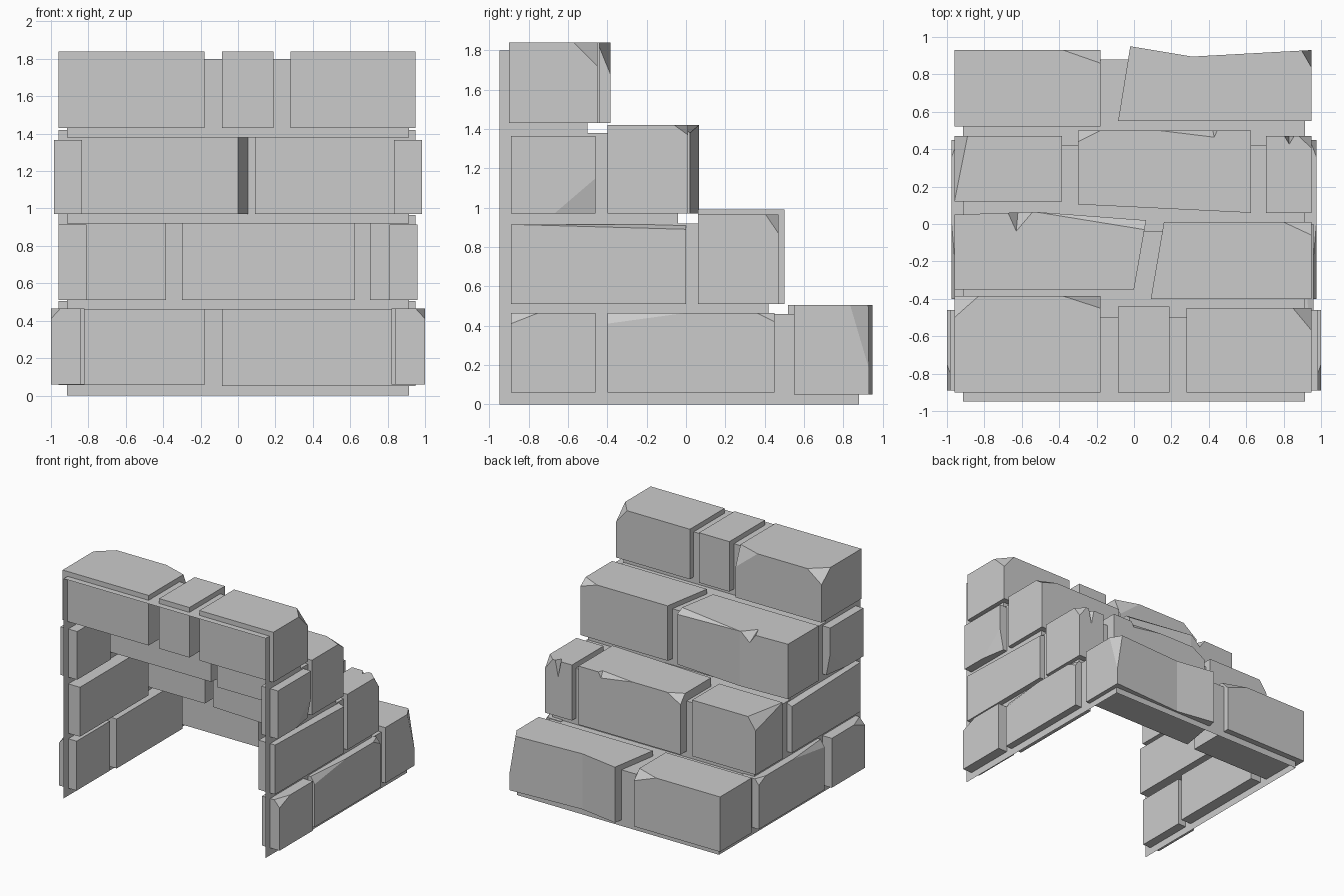
import bpy, bmesh
from mathutils import Vector


def make_object(name, bm):
    mesh = bpy.data.meshes.new(name)
    bm.to_mesh(mesh)
    bm.free()
    ob = bpy.data.objects.new(name, mesh)
    bpy.context.collection.objects.link(ob)
    return ob


def box(x0, x1, y0, y1):
    return [(x0, y0), (x1, y0), (x1, y1), (x0, y1)]


def stone(name, foot, z0, z1, chips=(), notch=None, side=1):
    """Extruded footprint, corners sliced by planes, optional bite out of an edge."""
    bm = bmesh.new()
    face = bm.faces.new([bm.verts.new((x, y, z0)) for x, y in foot])
    ext = bmesh.ops.extrude_face_region(bm, geom=[face])["geom"]
    for v in ext:
        if isinstance(v, bmesh.types.BMVert):
            v.co.z = z1
    center = sum((v.co for v in bm.verts), Vector()) / len(bm.verts)
    for chip in chips:
        a, b, c = (Vector(p) for p in chip)
        n = (b - a).cross(c - a).normalized()
        if n.dot(center - a) > 0:
            n = -n
        geom = bm.verts[:] + bm.edges[:] + bm.faces[:]
        bmesh.ops.bisect_plane(bm, geom=geom, plane_co=a, plane_no=n, clear_outer=True, dist=1e-5)
        bmesh.ops.holes_fill(bm, edges=[e for e in bm.edges if e.is_boundary], sides=0)
    for v in bm.verts:
        v.co.x *= side
    bmesh.ops.recalc_face_normals(bm, faces=bm.faces)
    ob = make_object(name, bm)
    if notch:
        cut = bmesh.new()
        bmesh.ops.convex_hull(cut, input=[cut.verts.new(p) for p in notch])
        bmesh.ops.recalc_face_normals(cut, faces=cut.faces)
        cutter = make_object("notch_cutter", cut)
        cutter.hide_render = True
        mod = ob.modifiers.new("notch", 'BOOLEAN')
        mod.operation, mod.solver, mod.object = 'DIFFERENCE', 'EXACT', cutter
        bpy.context.view_layer.objects.active = ob
        bpy.ops.object.modifier_apply(modifier=mod.name)
        bpy.data.objects.remove(cutter)
    return ob


# Mortar: thin stepped sheet with side walls, open at front and bottom
profile = [(-0.95, 0), (0.88, 0), (0.88, 0.46), (0.42, 0.46), (0.42, 0.92),
           (-0.04, 0.92), (-0.04, 1.38), (-0.5, 1.38), (-0.5, 1.8), (-0.95, 1.8)]
bm = bmesh.new()
right, left = [[bm.verts.new((s * 0.915, y, z)) for y, z in profile] for s in (1, -1)]
bm.faces.new(right)
bm.faces.new(left[::-1])
for i in range(1, len(profile) - 1):
    bm.faces.new((right[i], left[i], left[i + 1], right[i + 1]))
bmesh.ops.recalc_face_normals(bm, faces=bm.faces)
make_object("mortar_shell", bm)

# First (lowest) step
stone("step1_stone_left", box(-0.96, -0.18, 0.52, 0.93), 0.055, 0.505,
      [[(-0.38, 0.93, 0.505), (-0.18, 0.86, 0.505), (-0.18, 0.93, 0.43)]])
stone("step1_stone_right",
      [(-0.085, 0.55), (0.95, 0.55), (0.95, 0.93), (0.31, 0.895), (-0.02, 0.95)], 0.05, 0.505,
      [[(0.895, 0.93, 0.505), (0.95, 0.835, 0.505), (0.95, 0.925, 0.2)]])

# Second step
stone("step2_stone_left", box(-0.96, -0.385, 0.12, 0.47), 0.51, 0.97,
      [[(-0.96, 0.12, 0.97), (-0.89, 0.47, 0.97), (-0.96, 0.47, 0.87)]])
stone("step2_stone_middle", [(-0.3, 0.105), (0.625, 0.06), (0.625, 0.5), (-0.3, 0.5)], 0.51, 0.99,
      [[(-0.3, 0.44, 0.99), (-0.18, 0.5, 0.99), (-0.3, 0.5, 0.92)]],
      [(0.06, 0.505, 0.995), (0.45, 0.505, 0.995), (0.43, 0.46, 0.995), (0.42, 0.505, 0.94)])
stone("step2_stone_right", box(0.705, 0.95, 0.06, 0.47), 0.51, 0.965,
      [[(0.88, 0.47, 0.965), (0.95, 0.405, 0.965), (0.95, 0.47, 0.87)]],
      [(0.8, 0.475, 0.97), (0.86, 0.475, 0.97), (0.83, 0.425, 0.97), (0.83, 0.475, 0.82)])

# Third step
stone("step3_stone_left",
      [(-0.96, -0.35), (0.0, -0.35), (0.065, 0.02), (-0.53, 0.065), (-0.96, 0.05)], 0.97, 1.42,
      [[(-0.53, 0.065, 1.42), (0.056, -0.03, 1.42), (0.065, 0.02, 1.38)]],
      [(-0.68, 0.067, 1.425), (-0.53, 0.072, 1.425), (-0.63, -0.045, 1.425), (-0.62, 0.07, 1.34)])
stone("step3_stone_right", [(0.09, -0.4), (0.95, -0.4), (0.95, 0.01), (0.16, 0.01)], 0.97, 1.42,
      [[(0.8, 0.01, 1.42), (0.95, -0.06, 1.42), (0.95, 0.01, 1.37)]])

# Fourth (top) step
stone("step4_stone_left", box(-0.96, -0.18, -0.9, -0.385), 1.43, 1.84,
      [[(-0.96, -0.5, 1.84), (-0.83, -0.385, 1.84), (-0.96, -0.385, 1.74)],
       [(-0.38, -0.385, 1.84), (-0.18, -0.45, 1.84), (-0.18, -0.385, 1.68)]])
stone("step4_stone_middle", box(-0.085, 0.19, -0.9, -0.44), 1.43, 1.84)
stone("step4_stone_right", box(0.28, 0.95, -0.9, -0.45), 1.43, 1.84,
      [[(0.85, -0.45, 1.84), (0.95, -0.57, 1.84), (0.95, -0.45, 1.72)]])

# Side wall stones, mirrored left and right
for tag, s in (("right", 1), ("left", -1)):
    stone("wall_row1_front_" + tag, box(0.84, 1.0, -0.89, -0.46), 0.06, 0.465,
          [[(1.0, -0.89, 0.41), (1.0, -0.75, 0.465), (0.95, -0.89, 0.465)]], side=s)
    stone("wall_row1_back_" + tag, box(0.82, 0.975, -0.4, 0.45), 0.06, 0.465,
          [[(0.975, -0.4, 0.41), (0.975, 0.0, 0.465), (0.94, -0.4, 0.465)],
           [(0.975, 0.36, 0.465), (0.975, 0.45, 0.42), (0.94, 0.45, 0.465)]], side=s)
    stone("wall_row2_" + tag, box(0.81, 0.96, -0.89, 0.0), 0.51, 0.915,
          [[(0.96, -0.89, 0.915), (0.96, 0.0, 0.89), (0.9, 0.0, 0.915)]], side=s)
    stone("wall_row3_" + tag, box(0.835, 0.985, -0.89, -0.46), 0.97, 1.365,
          [[(0.985, -0.67, 0.97), (0.985, -0.46, 1.15), (0.95, -0.46, 0.97)]], side=s)
